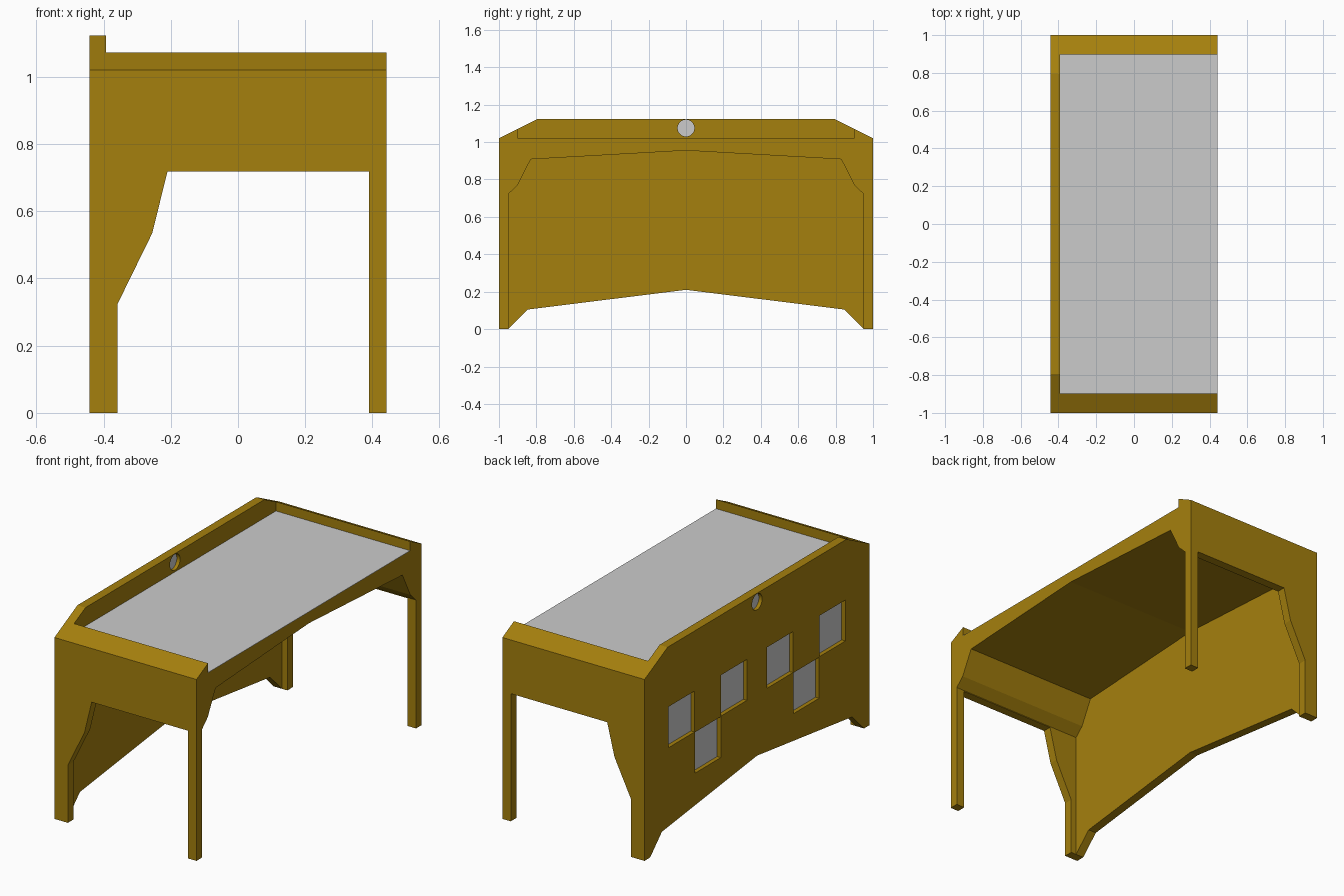
import bpy, bmesh, math

if "Cube" in bpy.data.objects:
    bpy.data.objects.remove(bpy.data.objects["Cube"])

gold = bpy.data.materials.new("gold")
gold.diffuse_color = (0.374, 0.214, 0.004, 1)
gold.use_nodes = True
gold.node_tree.nodes["Principled BSDF"].inputs["Base Color"].default_value = gold.diffuse_color


def prism(name, profiles, axis, a, b, mat=None):
    """Extrude 2D profiles (yz for axis x, xz for axis y) from a to b."""
    bm = bmesh.new()

    def place(p, d):
        return (d, p[0], p[1]) if axis == "x" else (p[0], d, p[1])

    for profile in profiles:
        lo = [bm.verts.new(place(p, a)) for p in profile]
        hi = [bm.verts.new(place(p, b)) for p in profile]
        bm.faces.new(lo)
        bm.faces.new(hi)
        n = len(profile)
        for i in range(n):
            j = (i + 1) % n
            bm.faces.new((lo[i], lo[j], hi[j], hi[i]))
    bmesh.ops.recalc_face_normals(bm, faces=bm.faces)
    mesh = bpy.data.meshes.new(name)
    bm.to_mesh(mesh)
    bm.free()
    ob = bpy.data.objects.new(name, mesh)
    bpy.context.collection.objects.link(ob)
    if mat:
        mesh.materials.append(mat)
    return ob


def rect(u0, u1, v0, v1):
    return [(u0, v0), (u1, v0), (u1, v1), (u0, v1)]


def circle(z, r, n=32):
    return [(r * math.cos(2 * math.pi * i / n), z + r * math.sin(2 * math.pi * i / n))
            for i in range(n)]


def mirrored(half):
    """Close a half profile (given from one centre-line end to the other)."""
    return half + [(-u, v) for u, v in reversed(half) if u > 0]


def cut(ob, cutter):
    mod = ob.modifiers.new("cut", "BOOLEAN")
    mod.operation = "DIFFERENCE"
    mod.solver = "EXACT"
    mod.object = cutter
    bpy.context.view_layer.objects.active = ob
    bpy.ops.object.modifier_apply(modifier=mod.name)
    bpy.data.objects.remove(cutter)


BACK, MID, INNER, FRONT = -0.442, -0.415, -0.392, 0.442

# Frame: arched section running front to back, opened up at both ends
frame = prism("desk_frame", [mirrored([
    (0, 0.955), (0.83, 0.908), (0.9, 0.77), (0.95, 0.722), (0.95, 0), (1, 0),
    (1, 1.02), (0.897, 1.072), (0.897, 1.018), (0, 1.018)])], "x", INNER, FRONT, gold)
cut(frame, prism("end_opening", [[
    (-0.358, -0.1), (-0.358, 0.325), (-0.255, 0.535), (-0.21, 0.718),
    (0.39, 0.718), (0.39, -0.1)]], "y", -1.1, 1.1))

# Grey desktop
prism("desktop", [rect(-0.897, 0.897, 1.018, 1.02)], "x", INNER, FRONT)

# Tall back panel: a plain inner layer and an outer layer pierced by the tiles
outline = mirrored([(0, 0.21), (0.845, 0.105), (0.95, 0), (1, 0), (1, 1.02),
                    (0.795, 1.123), (0, 1.123)])
inner = prism("back_panel_inner", [outline], "x", MID, INNER, gold)
outer = prism("back_panel_outer", [outline], "x", BACK, MID, gold)

# Tile squares: two mirrored groups of three, touching at their corners
H = 0.115
tiles = [rect(s * y - H, s * y + H, z - H, z + H) for s in (-1, 1)
         for y, z in ((0.67, 0.67), (0.437, 0.437), (0.204, 0.67))]
hole = circle(1.075, 0.045)
cut(outer, prism("outer_cutter", tiles + [hole], "x", BACK - 0.1, MID + 0.1))
cut(inner, prism("inner_cutter", [hole], "x", MID - 0.1, INNER + 0.1))

# Grey square tiles and porthole disc set into the recesses
prism("back_tiles", tiles, "x", MID - 0.004, MID)
prism("porthole_disc", [hole], "x", -0.422, -0.412)
